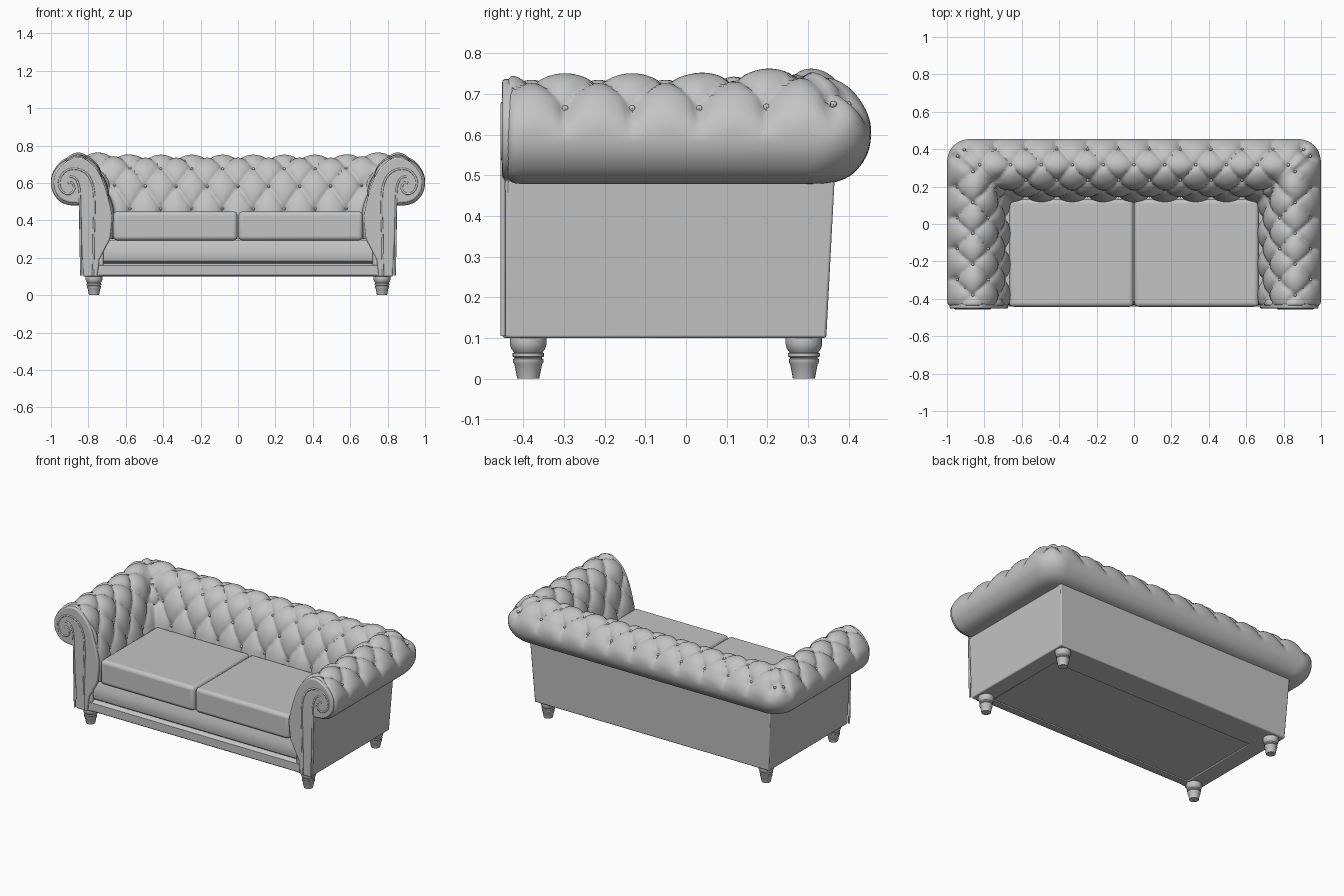
import bpy, bmesh, math
from mathutils import Vector

if "Cube" in bpy.data.objects:
    bpy.data.objects.remove(bpy.data.objects["Cube"])

mat = bpy.data.materials.new("grey upholstery")
mat.diffuse_color = (0.55, 0.55, 0.55, 1)
mat.use_nodes = True
mat.node_tree.nodes["Principled BSDF"].inputs["Base Color"].default_value = mat.diffuse_color


def finish(bm, name, angle=40):
    bmesh.ops.recalc_face_normals(bm, faces=bm.faces)
    me = bpy.data.meshes.new(name)
    bm.to_mesh(me)
    bm.free()
    ob = bpy.data.objects.new(name, me)
    bpy.context.collection.objects.link(ob)
    me.materials.append(mat)
    bpy.ops.object.select_all(action='DESELECT')
    ob.select_set(True)
    bpy.context.view_layer.objects.active = ob
    bpy.ops.object.shade_smooth_by_angle(angle=math.radians(angle))
    return ob


def bevel(ob, width, segments=3):
    m = ob.modifiers.new("soft edges", 'BEVEL')
    m.width, m.segments, m.limit_method = width, segments, 'ANGLE'
    m.angle_limit = math.radians(40)


def spline(pts, n):
    """Smooth curve through points, resampled to n even steps."""
    P = [Vector(p) for p in pts]
    P = [2 * P[0] - P[1]] + P + [2 * P[-1] - P[-2]]
    fine = []
    for i in range(1, len(P) - 2):
        a, b, c, d = P[i - 1:i + 3]
        for k in range(20):
            t = k / 20
            fine.append(0.5 * (2 * b + (c - a) * t + (2 * a - 5 * b + 4 * c - d) * t * t
                               + (3 * b - a - 3 * c + d) * t ** 3))
    fine.append(P[-2])
    L = [0]
    for a, b in zip(fine, fine[1:]):
        L.append(L[-1] + (b - a).length)
    out, j = [], 0
    for i in range(n + 1):
        s = L[-1] * i / n
        while j < len(L) - 2 and L[j + 1] < s:
            j += 1
        out.append(fine[j].lerp(fine[j + 1], (s - L[j]) / (L[j + 1] - L[j])))
    return out, L[-1]


# Rolled cross-section shared by arms and back: (distance outward, height)
X0, Y0, FRONT = 0.66, 0.115, -0.44
N = 96
prof, plen = spline([(0.01, 0.30), (0.0, 0.40), (0.005, 0.46), (0.03, 0.56), (0.06, 0.64),
                     (0.10, 0.70), (0.16, 0.745), (0.22, 0.748), (0.28, 0.715), (0.325, 0.66),
                     (0.34, 0.61), (0.33, 0.55), (0.29, 0.50), (0.23, 0.48), (0.15, 0.485)], N)
norm = []
for i in range(N + 1):
    t = (prof[min(i + 1, N)] - prof[max(i - 1, 0)]).normalized()
    norm.append(Vector((-t.y, t.x)))
PITCH, ROW, V0 = 0.165, 0.125, 0.17


def half_path(u):
    X, Y, r = X0 + u, Y0 + u, 0.02 + 0.3 * max(u, 0)
    pts = [(X, FRONT + (Y - r - FRONT) * i / 76) for i in range(77)]
    pts += [(X - r + r * math.cos(a), Y - r + r * math.sin(a))
            for a in (math.pi / 2 * k / 10 for k in range(1, 11))]
    return pts + [((X - r) * (1 - i / 84), Y) for i in range(1, 85)]


def tuft(d, v):
    w = (v - V0) / ROW
    fade = max(0, 1 - max(0, w - 4) * ROW / 0.10)
    w = min(max(w, 0), 4)
    sa = abs(math.sin(math.pi * (d / PITCH + 0.5 + w / 2)))
    sb = abs(math.sin(math.pi * (d / PITCH + 0.5 - w / 2)))
    return fade * (0.026 * (1 - (sa * sb) ** 0.45) + 0.010 * math.exp(-6 * (sa * sa + sb * sb)))


def lift(x, y, z):
    dist = abs((abs(x) - X0) - (y - Y0))
    return 0.018 * max(0, 1 - dist / 0.3) * max(0, (z - 0.48) / 0.27)


# Tufted arms and back in one sweep
bm = bmesh.new()
rings = []
for i, p in enumerate(prof):
    row = []
    base = half_path(p.x)
    for k, (x, y) in enumerate(base):
        inset = tuft(min(x - X0, y - Y0), plen * i / N)
        e = (y - FRONT) / 0.03
        if e < 1:
            inset = inset * (0.4 + 0.6 * e) + 0.018 * (1 - math.sqrt(max(0, 1 - (1 - e) ** 2)))
        q = p - norm[i] * inset
        # shift sideways along the wall's outward direction
        du = q.x - p.x
        if k < 77:
            x += du
        elif k > 86:
            y += du
        else:
            a = math.pi / 2 * (k - 76) / 10
            x += du * (math.cos(a) if p.x > 0.1 else 1 if a < 1 else 0.7)
            y += du * (math.sin(a) if p.x > 0.1 else 1 if a > 0.6 else 0.7)
        row.append((x, y, q.y + lift(x, y, q.y)))
    row += [(-x, y, z) for x, y, z in reversed(row[:-1])]
    rings.append([bm.verts.new(c) for c in row])
M = len(rings[0])
for i in range(N + 1):
    a, b = rings[i], rings[(i + 1) % (N + 1)]
    for k in range(M - 1):
        bm.faces.new((a[k], a[k + 1], b[k + 1], b[k]))
for k in (0, M - 1):
    bm.faces.new([r[k] for r in rings])
finish(bm, "tufted_arms_and_back", 60)

# Buttons at the tuft points
bm = bmesh.new()


def button(x, y, z):
    for s in (1, -1) if x > 0.01 else (1,):
        g = bmesh.ops.create_uvsphere(bm, u_segments=8, v_segments=6, radius=0.009)
        bmesh.ops.translate(bm, verts=g['verts'], vec=(s * x, y, z + lift(x, y, z)))


for j in range(5):
    i = round((V0 + j * ROW) / plen * N)
    q = prof[i] - norm[i] * 0.033
    for k in range(-4, 4):
        d = (k + (0.5 if j % 2 == 0 else 0)) * PITCH
        if d > q.x + 0.01:
            continue
        if Y0 + d > FRONT + 0.02:
            button(X0 + q.x, Y0 + d, q.y)
        button(X0 + d, Y0 + q.x, q.y)
finish(bm, "buttons")

# Outer body walls: a tapered U
bm = bmesh.new()


def u_loop(x, yb, z):
    pts = [(x, -0.44), (x, yb), (-x, yb), (-x, -0.44), (-0.72, -0.44), (-0.72, 0.16),
           (0.72, 0.16), (0.72, -0.44)]
    return [bm.verts.new((a, b, z)) for a, b in pts]


lo, hi = u_loop(0.828, 0.345, 0.10), u_loop(0.85, 0.367, 0.52)
for k in range(8):
    bm.faces.new((lo[k], lo[(k + 1) % 8], hi[(k + 1) % 8], hi[k]))
bm.faces.new(lo)
bm.faces.new(hi)
bevel(finish(bm, "body_walls"), 0.006, 2)


def extrude(pts, place, depth, name, width):
    """Fill an outline and extrude it by a vector."""
    bm = bmesh.new()
    f = bm.faces.new([bm.verts.new(place(*p)) for p in pts])
    g = bmesh.ops.extrude_face_region(bm, geom=[f])
    vs = [v for v in g['geom'] if isinstance(v, bmesh.types.BMVert)]
    bmesh.ops.translate(bm, verts=vs, vec=depth)
    ob = finish(bm, name)
    if width:
        bevel(ob, width)
    return ob


# Front rail with lower band, and the underside panel
rail = [(-0.432, 0.10), (-0.442, 0.108), (-0.442, 0.158), (-0.432, 0.168), (-0.415, 0.172),
        (-0.428, 0.182), (-0.434, 0.21), (-0.430, 0.25), (-0.415, 0.295), (0.17, 0.295),
        (0.17, 0.108), (-0.39, 0.108), (-0.39, 0.10)]
extrude(rail, lambda y, z: (-0.745, y, z), (1.49, 0, 0), "front_rail_and_seat_base", 0)

# Seat cushions
for s in (-1, 1):
    bm = bmesh.new()
    bmesh.ops.create_cube(bm, size=1)
    for v in bm.verts:
        v.co = (s * 0.335 + v.co.x * 0.664, -0.155 + v.co.y * 0.575, 0.37 + v.co.z * 0.155)
    bevel(finish(bm, "seat_cushion"), 0.022, 4)

# Scroll-shaped arm fronts with piping
scroll = [prof[i] - norm[i] * 0.014 for i in range(0, N - 4, 2)]
outline = [(X0 + p.x, p.y) for p in scroll]
outline += [(0.847, 0.49), (0.828, 0.10), (0.752, 0.10), (0.742, 0.19)]
pipe = [(0.775, 0.105), (0.772, 0.30), (0.768, 0.48), (0.775, 0.58), (0.805, 0.645),
        (0.86, 0.675), (0.92, 0.665), (0.955, 0.615), (0.945, 0.56), (0.905, 0.54),
        (0.875, 0.565), (0.885, 0.60), (0.91, 0.60)]
pipe2 = [(0.838, 0.105), (0.842, 0.30), (0.845, 0.50), (0.85, 0.58), (0.87, 0.625), (0.90, 0.635)]
for s in (-1, 1):
    extrude(outline, lambda x, z: (s * x, -0.452, z), (0, 0.03, 0), "arm_front", 0.008)
    for path in (pipe, pipe2):
        pts, _ = spline(path, 48)
        cu = bpy.data.curves.new("arm_piping", 'CURVE')
        cu.dimensions, cu.bevel_depth, cu.bevel_resolution = '3D', 0.006, 2
        sp = cu.splines.new('POLY')
        sp.points.add(len(pts) - 1)
        for c, p in zip(sp.points, pts):
            c.co = (s * p.x, -0.450, p.y, 1)
        cu.materials.append(mat)
        bpy.context.collection.objects.link(bpy.data.objects.new("arm_piping", cu))

# Turned legs
leg = [(0, 0), (0.027, 0), (0.034, 0.036), (0.037, 0.040), (0.037, 0.048), (0.033, 0.051),
       (0.039, 0.055), (0.039, 0.062), (0.035, 0.065), (0.042, 0.074), (0.045, 0.085),
       (0.045, 0.098), (0.043, 0.109), (0, 0.109)]
for x in (-0.77, 0.77):
    for y in (-0.388, 0.29):
        bm = bmesh.new()
        vs = [bm.verts.new((r, 0, z)) for r, z in leg]
        es = [bm.edges.new(e) for e in zip(vs, vs[1:])]
        bmesh.ops.spin(bm, geom=vs + es, cent=(0, 0, 0), axis=(0, 0, 1),
                       angle=2 * math.pi, steps=20)
        bmesh.ops.remove_doubles(bm, verts=bm.verts, dist=1e-4)
        bmesh.ops.translate(bm, verts=bm.verts, vec=(x, y, 0))
        finish(bm, "turned_leg")
